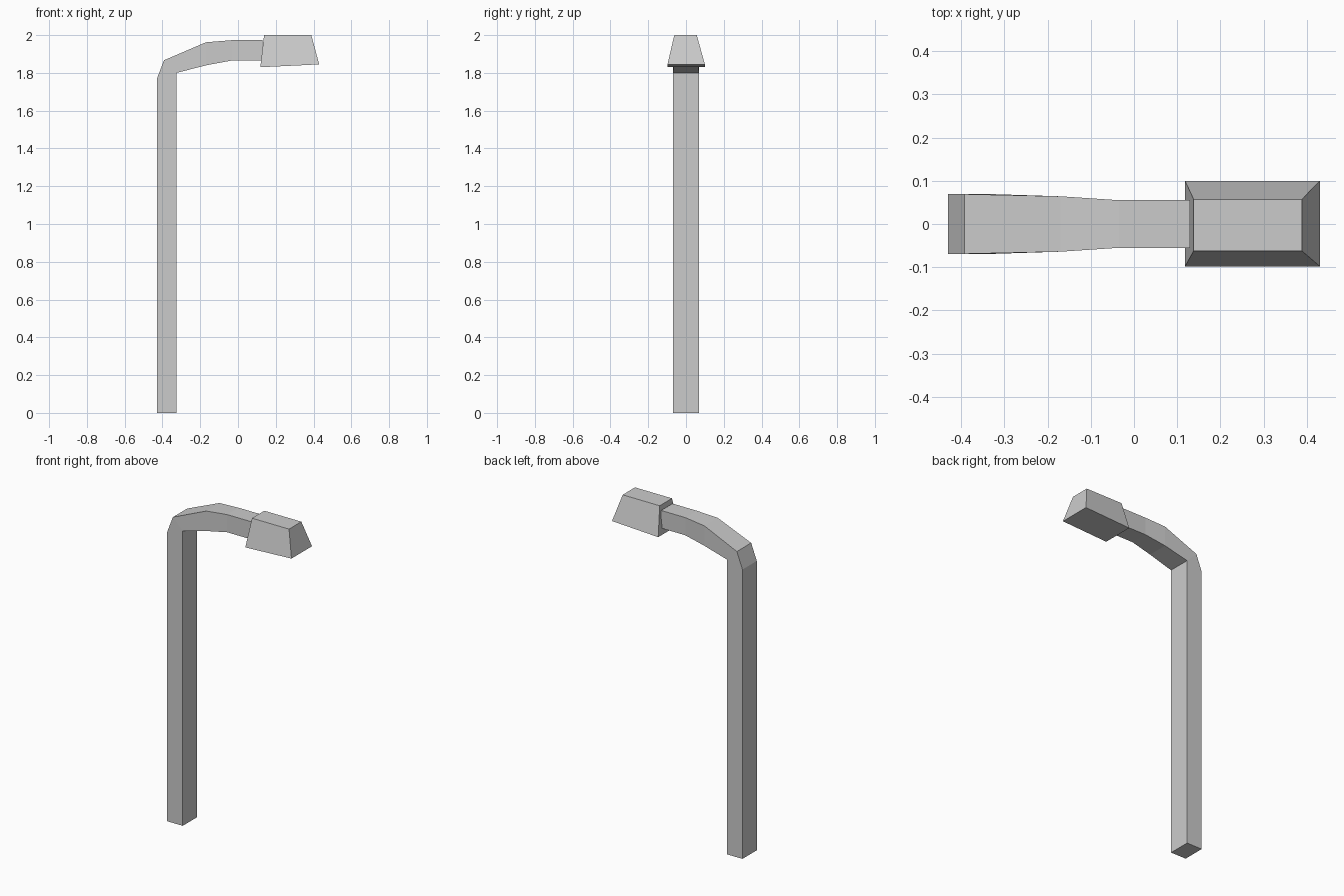
import bpy, bmesh

if "Cube" in bpy.data.objects:
    bpy.data.objects.remove(bpy.data.objects["Cube"])


def loft(name, rings):
    """Skin a list of four-point rings and cap both ends."""
    bm = bmesh.new()
    loops = [[bm.verts.new(p) for p in ring] for ring in rings]
    for a, b in zip(loops, loops[1:]):
        for i in range(4):
            j = (i + 1) % 4
            bm.faces.new((a[i], a[j], b[j], b[i]))
    bm.faces.new(loops[0][::-1])
    bm.faces.new(loops[-1])
    bmesh.ops.remove_doubles(bm, verts=bm.verts[:], dist=0.001)
    bmesh.ops.recalc_face_normals(bm, faces=bm.faces[:])
    mesh = bpy.data.meshes.new(name)
    bm.to_mesh(mesh)
    bm.free()
    obj = bpy.data.objects.new(name, mesh)
    bpy.context.collection.objects.link(obj)
    return obj


# Pole and arm: outer x, z, inner x, z, half width; the bend shares its inner edge
sections = [
    (-0.43, 0.0, -0.325, 0.0, 0.069),
    (-0.43, 1.767, -0.325, 1.80, 0.069),
    (-0.392, 1.867, -0.325, 1.80, 0.069),
    (-0.17, 1.962, -0.17, 1.84, 0.064),
    (-0.035, 1.973, -0.035, 1.865, 0.055),
    (0.129, 1.973, 0.129, 1.865, 0.055),
]
loft("pole_and_arm", [
    [(xo, -w, zo), (xo, w, zo), (xi, w, zi), (xi, -w, zi)]
    for xo, zo, xi, zi, w in sections
])

# Lamp head: tapered box with a slightly tilted underside
loft("lamp_head", [
    [(0.118, -0.098, 1.83), (0.43, -0.098, 1.845), (0.43, 0.1, 1.845), (0.118, 0.1, 1.83)],
    [(0.138, -0.062, 2.0), (0.388, -0.062, 2.0), (0.388, 0.057, 2.0), (0.138, 0.057, 2.0)],
])
